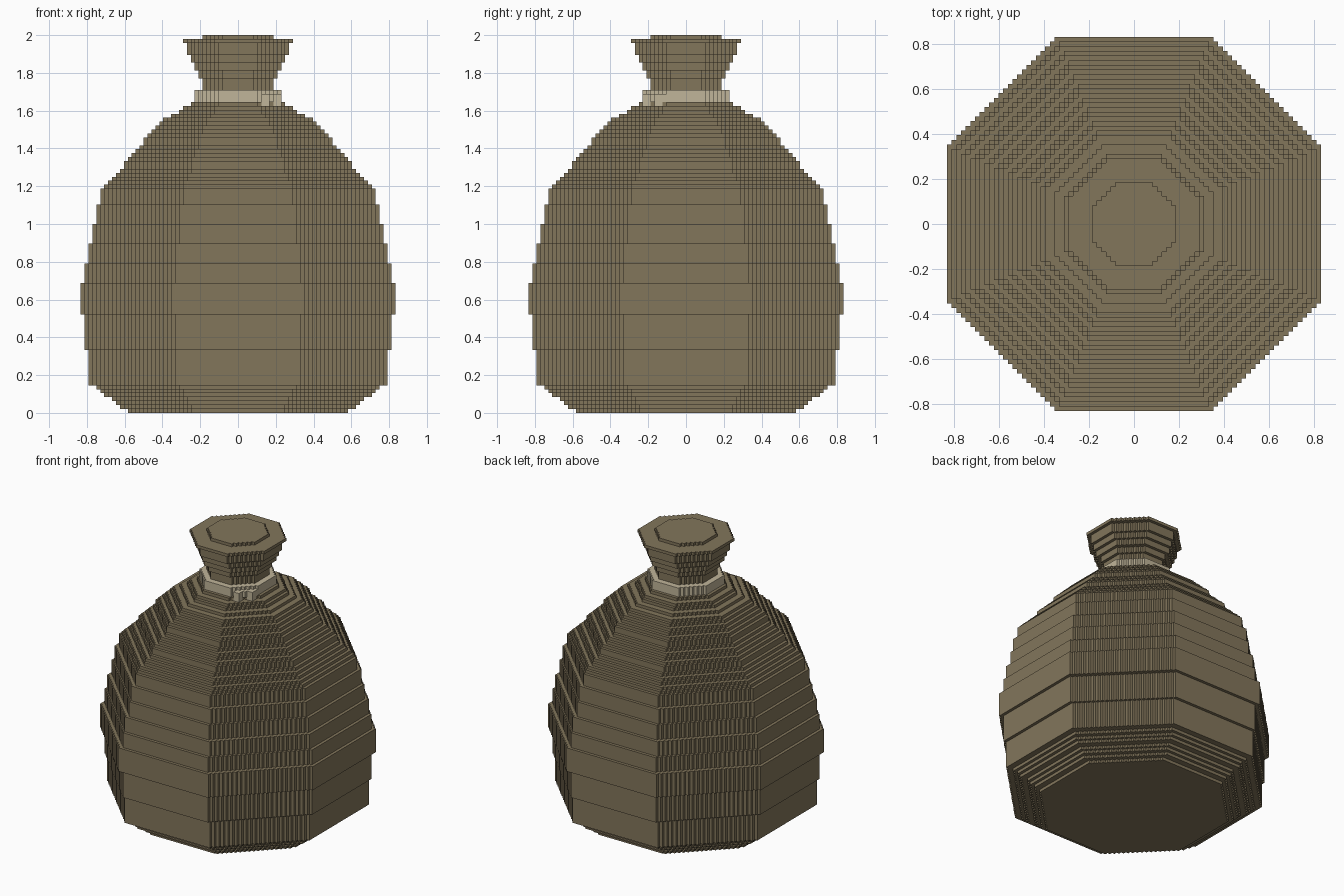
import bpy
import bmesh
from mathutils import Vector

if "Cube" in bpy.data.objects:
    bpy.data.objects.remove(bpy.data.objects["Cube"])

V = 2 / 96  # block size


def material(name, rgb):
    m = bpy.data.materials.new(name)
    m.diffuse_color = (*rgb, 1)
    m.use_nodes = True
    m.node_tree.nodes["Principled BSDF"].inputs["Base Color"].default_value = m.diffuse_color
    return m


burlap = material("burlap brown", (0.225, 0.18, 0.105))
cord = material("pale cord", (0.53, 0.46, 0.32))


def quad(bm, pts, normal):
    """Add a quad facing the given direction."""
    f = bm.faces.new([bm.verts.new(Vector(p) * V) for p in pts])
    f.normal_update()
    if f.normal.dot(Vector(normal)) < 0:
        f.normal_flip()


def half_width(r, row):
    """Half width of a stepped octagon of radius r at a block row."""
    if row >= r:
        return 0
    return min(r, r + round(r * 0.4142) - 1 - row)


def cap(bm, z, below, above):
    """Horizontal ledges where the radius changes from below to above."""
    up = 1 if below > above else -1
    big, small = max(below, above), min(below, above)
    row = 0
    while row < big:
        w, s = half_width(big, row), half_width(small, row)
        end = row + 1
        while end < big and (half_width(big, end), half_width(small, end)) == (w, s):
            end += 1
        for sy in (-1, 1):
            for sx in (-1, 1):
                if w > s:
                    quad(bm, [(sx * s, sy * row, z), (sx * w, sy * row, z),
                              (sx * w, sy * end, z), (sx * s, sy * end, z)], (0, 0, up))
        row = end


def wall(bm, z0, z1, r):
    """Stepped octagonal wall between two heights."""
    flat = round(r * 0.4142)
    # four broad flat panels
    for s in (-1, 1):
        quad(bm, [(-flat, s * r, z0), (flat, s * r, z0),
                  (flat, s * r, z1), (-flat, s * r, z1)], (0, s, 0))
        quad(bm, [(s * r, -flat, z0), (s * r, flat, z0),
                  (s * r, flat, z1), (s * r, -flat, z1)], (s, 0, 0))
    # zigzag diagonal corners
    for row in range(flat, r):
        w = half_width(r, row)
        for sx in (-1, 1):
            for sy in (-1, 1):
                x, a, b = sx * w, sy * row, sy * (row + 1)
                quad(bm, [(x, a, z0), (x, b, z0), (x, b, z1), (x, a, z1)], (sx, 0, 0))
                x2 = sx * (w + 1)
                quad(bm, [(x, a, z0), (x2, a, z0), (x2, a, z1), (x, a, z1)], (0, sy, 0))


def finish(bm, name, mat):
    bmesh.ops.remove_doubles(bm, verts=bm.verts, dist=1e-5)
    mesh = bpy.data.meshes.new(name)
    bm.to_mesh(mesh)
    bm.free()
    mesh.materials.append(mat)
    bpy.context.collection.objects.link(bpy.data.objects.new(name, mesh))


def stacked_octagons(name, profile, mat):
    """profile: (start layer, radius) pairs, ending with radius 0."""
    bm = bmesh.new()
    previous = 0
    for i, (z, r) in enumerate(profile):
        cap(bm, z, previous, r)
        if r:
            wall(bm, z, profile[i + 1][0], r)
        previous = r
    finish(bm, name, mat)


# Sack: bevelled base, bulging belly, sloping shoulders, flared mouth
base = list(enumerate([28, 30, 31, 32, 34, 35, 36]))
belly = [(7, 38), (16, 39), (25, 40), (33, 39), (38, 38), (43, 37), (48, 36), (53, 35)]
shoulders = list(enumerate([35, 34, 33, 32, 31, 30, 29, 29, 28, 27, 26, 25, 24, 24,
                            23, 22, 21, 20, 19, 17, 15, 14, 12], 56))
shoulders = [(z, r) for z, r in shoulders if z > 56]
mouth = [(79, 9), (85, 10), (87, 11), (89, 12), (91, 13), (94, 14), (95, 9), (96, 0)]
stacked_octagons("sack", base + belly + shoulders + mouth, burlap)

# Cord wrapped around the neck
stacked_octagons("neck_cord", [(79, 11), (82, 0)], cord)


# Knot with two hanging ends on the front right corner
def block(name, lo, hi):
    bm = bmesh.new()
    bmesh.ops.create_cube(bm, size=1)
    for v in bm.verts:
        v.co = Vector([(hi[i] if v.co[i] > 0 else lo[i]) * V for i in range(3)])
    finish(bm, name, cord)


block("cord_end_left", (6, -11, 77), (8, -9, 81))
block("cord_end_right", (9, -8, 77), (11, -5, 81))
block("cord_knot", (6, -9, 79), (9, -6, 81))
